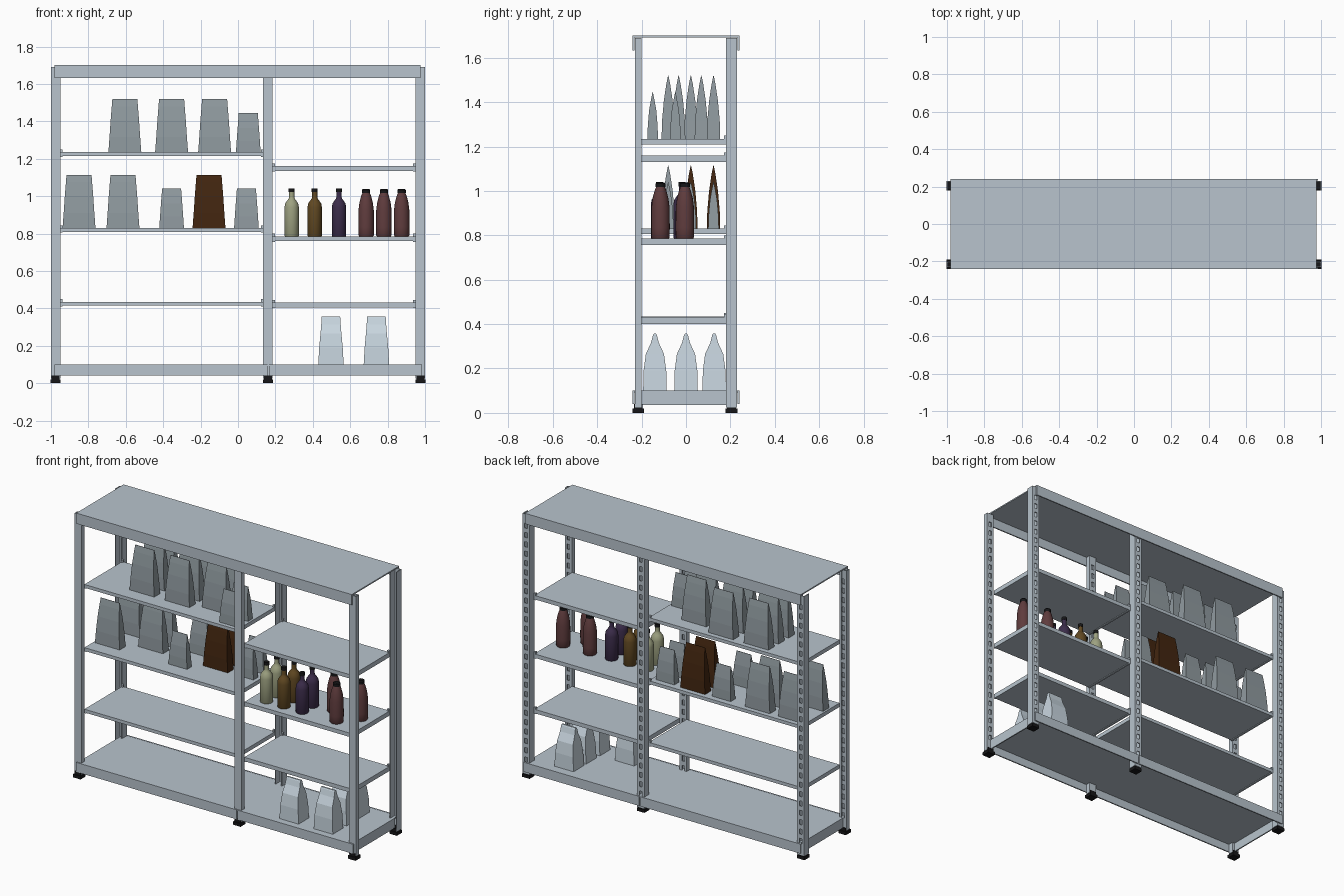
import bpy, bmesh, math

if "Cube" in bpy.data.objects:
    bpy.data.objects.remove(bpy.data.objects["Cube"])

def mat(name, r, g, b):
    m = bpy.data.materials.new(name)
    m.diffuse_color = (r, g, b, 1)
    m.use_nodes = True
    m.node_tree.nodes["Principled BSDF"].inputs["Base Color"].default_value = m.diffuse_color
    return m

STEEL = mat("steel grey", .48, .55, .61)
BLACK = mat("black", .008, .008, .009)
GREY = mat("grey bag", .28, .325, .35)
BROWN = mat("brown bag", .055, .019, .005)
PALE = mat("pale bag", .58, .67, .74)
GREEN = mat("pale green glass", .34, .36, .22)
AMBER = mat("amber glass", .12, .066, .016)
PURPLE = mat("purple glass", .045, .026, .07)
MAROON = mat("maroon bottle", .115, .045, .047)

def finish(name, bm, mats):
    bmesh.ops.recalc_face_normals(bm, faces=bm.faces)
    me = bpy.data.meshes.new(name)
    bm.to_mesh(me)
    bm.free()
    for m in mats:
        me.materials.append(m)
    ob = bpy.data.objects.new(name, me)
    bpy.context.collection.objects.link(ob)
    return ob

def add_box(bm, x0, x1, y0, y1, z0, z1):
    vs = bmesh.ops.create_cube(bm, size=1)["verts"]
    for v in vs:
        v.co.x = x1 if v.co.x > 0 else x0
        v.co.y = y1 if v.co.y > 0 else y0
        v.co.z = z1 if v.co.z > 0 else z0

def boxes(name, m, *dims):
    bm = bmesh.new()
    for d in dims:
        add_box(bm, *d)
    return finish(name, bm, [m])

# Upright posts: sheet channels with a row of slots on the rear face
T = .005
def post(name, xc, y0, y1, front_closed):
    x0, x1, z0, z1 = xc - .025, xc + .025, .025, 1.69
    d = [(x0, x0 + T, y0, y1, z0, z1), (x1 - T, x1, y0, y1, z0, z1)]
    if front_closed:
        d.append((x0, x1, y0, y0 + T, z0, z1))
    d += [(x0, xc - .01, y1 - T, y1, z0, z1), (xc + .01, x1, y1 - T, y1, z0, z1)]
    n, pitch, gap = 26, .06, .032
    z = z0
    for i in range(n):
        s = .1 + i * pitch
        d.append((xc - .01, xc + .01, y1 - T, y1, z, s))
        z = s + gap
    d.append((xc - .01, xc + .01, y1 - T, y1, z, z1))
    boxes(name, STEEL, *d)

for label, xc in (("left", -.975), ("middle", .16), ("right", .975)):
    post("front_post_" + label, xc, -.23, -.2, True)
    post("back_post_" + label, xc, .18, .23, False)
    for side, y in (("front", -.215), ("back", .205)):
        boxes("foot_%s_%s" % (side, label), BLACK,
              (xc - .027, xc + .027, y - .026, y + .026, 0, .02),
              (xc - .021, xc + .021, y - .02, y + .02, .02, .04))

# Top cover with front and back lips
boxes("top_cover", STEEL, (-.98, .975, -.24, .24, 1.692, 1.70),
      (-.98, .975, -.24, -.232, 1.632, 1.70), (-.98, .975, .232, .24, 1.632, 1.70))

# Base deck and rails
boxes("base_deck", STEEL, (-.97, .97, -.235, .235, .092, .10))
for side, y0, y1 in (("front", -.24, -.232), ("back", .232, .24)):
    boxes("base_rail_" + side, STEEL, (-.98, .157, y0, y1, .04, .101), (.165, .985, y0, y1, .04, .101))
for side, x in (("left", -.975), ("right", .967)):
    boxes("base_end_" + side, STEEL, (x, x + .008, -.215, .2, .036, .10))

# Shelves with end brackets
def shelf(name, x0, x1, top, t):
    d = [(x0, x1, -.2, .185, top - t, top)]
    for a, b in ((x0, x0 + .012), (x1 - .012, x1)):
        d.append((a, b, -.2, .185, top - t - .004, top - t))
        d.append((a, b, .172, .187, top, top + .014))
    boxes(name, STEEL, *d)

for i, z in enumerate((.435, .83, 1.235)):
    shelf("left_shelf_%d" % i, -.95, .135, z, .021)
for i, z in enumerate((.43, .785, 1.16)):
    shelf("right_shelf_%d" % i, .185, .948, z, .025)

# Bags: stacked rectangular sections pinched together at the top
def bag(name, m, x, y, z, levels):
    bm = bmesh.new()
    rings = [[bm.verts.new((x + sx * w, y + sy * d, z + h))
              for sx, sy in ((-1, -1), (1, -1), (1, 1), (-1, 1))] for w, d, h in levels]
    for a, b in zip(rings, rings[1:]):
        for i in range(4):
            bm.faces.new((a[i], a[(i + 1) % 4], b[(i + 1) % 4], b[i]))
    bm.faces.new(rings[0])
    bm.faces.new(rings[-1])
    finish(name, bm, [m])

BIG = [(.088, .030, 0), (.082, .028, .08), (.076, .020, .17), (.070, .009, .245), (.067, .001, .284)]
SMALL = [(.066, .024, 0), (.062, .022, .06), (.057, .016, .13), (.053, .007, .18), (.051, .001, .21)]
TALL = [(.068, .053, 0), (.063, .051, .09), (.056, .041, .165), (.052, .018, .215), (.050, .009, .25), (.049, .005, .257)]

for name, m, levels, x, z, ys in (
        ("upper_bag_a", GREY, BIG, -.605, 1.235, (-.08, .022, .124)),
        ("upper_bag_b", GREY, BIG, -.355, 1.235, (-.08, .022, .124)),
        ("upper_bag_c", GREY, BIG, -.125, 1.235, (-.033, .069)),
        ("upper_small_bag", GREY, SMALL, .055, 1.235, (-.15, -.048)),
        ("middle_bag_a", GREY, BIG, -.85, .83, (-.08, .124)),
        ("middle_bag_b", GREY, BIG, -.615, .83, (.022, .124)),
        ("middle_small_bag_a", GREY, SMALL, -.355, .83, (-.08, .124)),
        ("brown_bag", BROWN, BIG, -.155, .83, (.022, .124)),
        ("middle_small_bag_b", GREY, SMALL, .045, .83, (.022, .124)),
        ("pale_bag_a", PALE, TALL, .497, .10, (-.14,)),
        ("pale_bag_b", PALE, TALL, .74, .10, (-.14, 0, .127))):
    for i, y in enumerate(ys):
        bag("%s_%d" % (name, i), m, x, y, z, levels)

# Bottles: lathed profiles, black cap above a given height
def bottle(name, m, x, y, z, profile, cap_z, n=20):
    bm = bmesh.new()
    rings = [[bm.verts.new((x + r * math.cos(2 * math.pi * i / n), y + r * math.sin(2 * math.pi * i / n), z + h))
              for i in range(n)] for r, h in profile]
    for a, b in zip(rings, rings[1:]):
        for i in range(n):
            bm.faces.new((a[i], a[(i + 1) % n], b[(i + 1) % n], b[i]))
    bm.faces.new(rings[0])
    bm.faces.new(rings[-1])
    for f in bm.faces:
        f.material_index = int(f.calc_center_median().z - z > cap_z)
        f.smooth = True
    ob = finish(name, bm, [m, BLACK])
    ob.data.set_sharp_from_angle(angle=math.radians(35))

WINE = [(.036, 0), (.0385, .004), (.0385, .155), (.035, .175), (.025, .19), (.016, .202), (.014, .21),
        (.014, .236), (.016, .236), (.016, .256)]
ROUND = [(.037, 0), (.041, .006), (.042, .05), (.041, .14), (.036, .18), (.027, .215), (.02, .232),
         (.022, .232), (.022, .248), (.017, .254)]

for name, m, x in (("green_bottle", GREEN, .287), ("amber_bottle", AMBER, .41), ("purple_bottle", PURPLE, .54)):
    for i, y in enumerate((-.12, -.018)):
        bottle("%s_%d" % (name, i), m, x, y, .785, WINE, .2355)
for i, (x, y) in enumerate(((.685, -.005), (.78, -.115), (.875, -.005))):
    bottle("maroon_bottle_%d" % i, MAROON, x, y, .785, ROUND, .2315)
